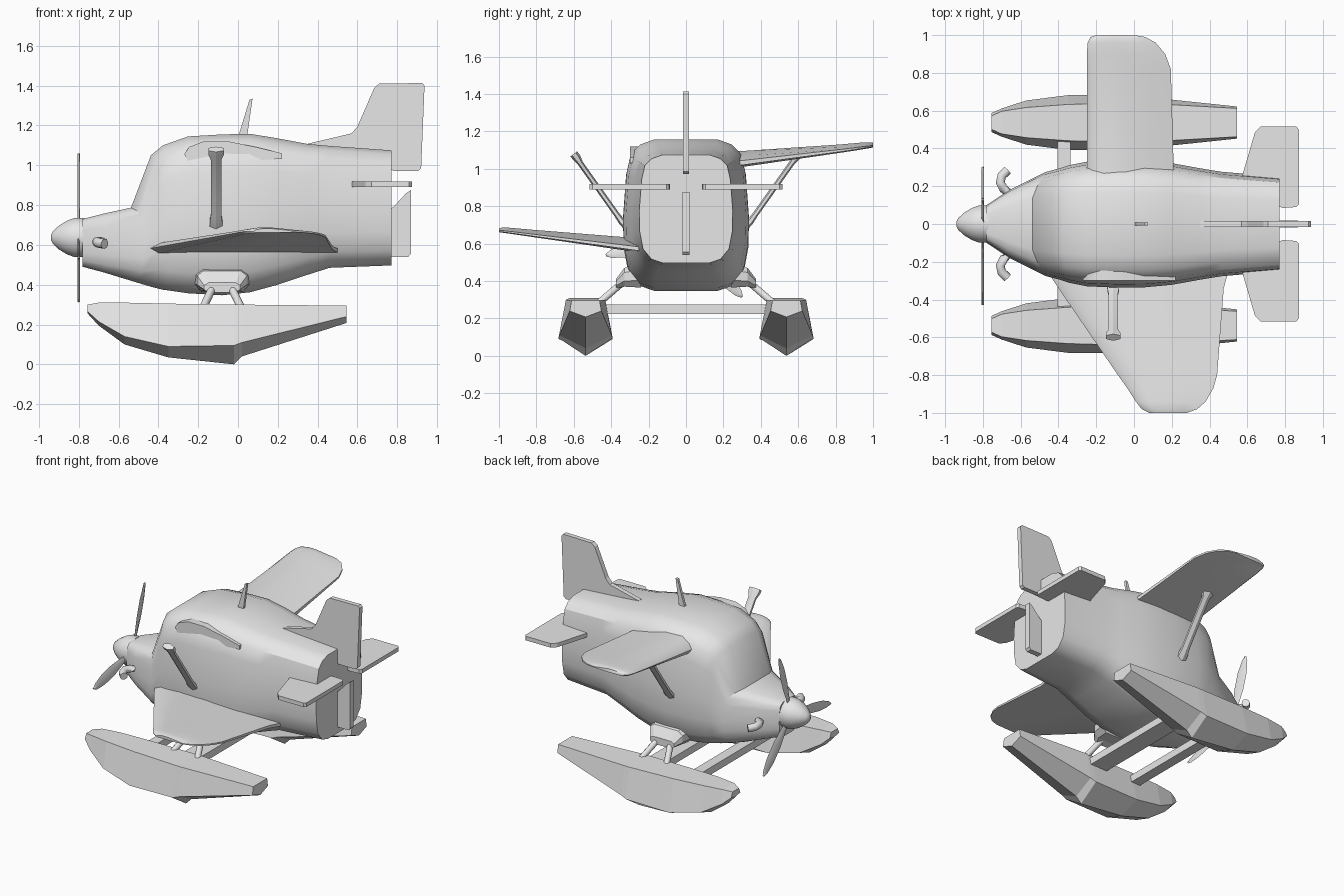
import bpy, bmesh, math
from mathutils import Vector

grey = bpy.data.materials.new("plain_grey")
grey.diffuse_color = (0.8, 0.8, 0.8, 1)


def loft(name, rings, angle=None):
    """Skin a list of equal-length rings and cap both ends."""
    bm = bmesh.new()
    vs = [[bm.verts.new(p) for p in r] for r in rings]
    n = len(rings[0])
    for a, b in zip(vs, vs[1:]):
        for i in range(n):
            j = (i + 1) % n
            bm.faces.new((a[i], a[j], b[j], b[i]))
    bm.faces.new(vs[0])
    bm.faces.new(vs[-1])
    bmesh.ops.recalc_face_normals(bm, faces=bm.faces)
    me = bpy.data.meshes.new(name)
    bm.to_mesh(me)
    bm.free()
    me.materials.append(grey)
    ob = bpy.data.objects.new(name, me)
    bpy.context.collection.objects.link(ob)
    if angle:
        bpy.ops.object.select_all(action='DESELECT')
        ob.select_set(True)
        bpy.context.view_layer.objects.active = ob
        bpy.ops.object.shade_smooth_by_angle(angle=math.radians(angle))
    return ob


def tube(name, pts, radii, sides=8, squash=1.0, angle=50):
    """Tube along a path lying across x; squash thins it at right angles to x."""
    pts = [Vector(p) for p in pts]
    rings = []
    for i, p in enumerate(pts):
        t = (pts[min(i + 1, len(pts) - 1)] - pts[max(i - 1, 0)]).normalized()
        u = Vector((1, 0, 0)) if abs(t.x) < 0.8 else Vector((0, 0, 1))
        u = (u - t * u.dot(t)).normalized()
        w = t.cross(u)
        rings.append([p + radii[i] * (u * math.cos(a) + w * math.sin(a) * squash)
                      for a in [2 * math.pi * (k + 0.5) / sides for k in range(sides)]])
    return loft(name, rings, angle)


def box(name, x0, x1, y0, y1, z0, z1):
    return loft(name, [[(x, y0, z0), (x, y1, z0), (x, y1, z1), (x, y0, z1)] for x in (x0, x1)])


# fuselage: half section (across, up) swept through x, bottom, top, half width, sweep-back
half = [(0.5, 1), (0.73, 0.965), (0.88, 0.9), (0.95, 0.77), (1, 0.48),
        (0.99, 0.29), (0.92, 0.13), (0.74, 0.035), (0.5, 0)]
section = half + [(-u, v) for u, v in reversed(half)]
stations = [(-0.78, 0.49, 0.73, 0.10, 0), (-0.68, 0.462, 0.757, 0.18, 0.02),
            (-0.56, 0.42, 0.787, 0.275, 0.09), (-0.455, 0.39, 1.05, 0.297, 0.07),
            (-0.39, 0.375, 1.10, 0.312, 0.05), (-0.25, 0.357, 1.145, 0.33, 0),
            (-0.08, 0.347, 1.155, 0.337, 0), (0.06, 0.362, 1.158, 0.335, 0),
            (0.2, 0.40, 1.135, 0.322, 0), (0.35, 0.45, 1.107, 0.295, 0),
            (0.46, 0.485, 1.097, 0.277, 0), (0.77, 0.497, 1.075, 0.25, 0)]
loft("fuselage", [[(x + k * u * u, u * w, zb + v * (zt - zb)) for u, v in section]
                  for x, zb, zt, w, k in stations], 32)

# spinner
tube("spinner", [(x, 0, 0.637) for x in (-0.94, -0.93, -0.90, -0.86, -0.82, -0.77)],
     [0.012, 0.032, 0.06, 0.085, 0.1, 0.1], 20, 1, 50)

# propeller: three blades with slight pitch
for i in range(3):
    a = math.radians(73 + 120 * i)
    out, side = Vector((0, math.cos(a), math.sin(a))), Vector((0.2, -math.sin(a), math.cos(a)))
    rings = []
    for r, w in ((0.05, 0.015), (0.12, 0.022), (0.22, 0.036), (0.33, 0.036), (0.41, 0.022), (0.44, 0.006)):
        c = Vector((-0.8, 0, 0.637)) + out * r
        rings.append([c - side * w, c + Vector((0.007, 0, 0)), c + side * w, c - Vector((0.007, 0, 0))])
    loft("propeller_blade_%d" % (i + 1), rings, 40)

# wings: flat-bottomed airfoil through y, leading x, trailing x, underside z, thickness
foil = [(0, 0.35), (0.05, 0.72), (0.2, 1), (0.45, 1), (0.75, 0.7), (1, 0.4), (1, 0.12), (0.5, 0), (0.04, 0)]


def wing(name, ribs):
    loft(name, [[(a + c * (b - a), y, z + h * t) for c, h in foil] for y, a, b, z, t in ribs], 40)


wing("upper_wing", [(0.22, -0.26, 0.22, 1.0, 0.1), (0.3, -0.25, 0.21, 1.01, 0.085),
                    (0.82, -0.25, 0.195, 1.085, 0.045), (0.9, -0.25, 0.165, 1.097, 0.04),
                    (0.96, -0.245, 0.115, 1.107, 0.035), (0.99, -0.23, 0.06, 1.112, 0.03),
                    (1.0, -0.2, 0.0, 1.115, 0.024)])
wing("upper_wing_root", [(-0.2, -0.27, 0.22, 1.02, 0.1), (-0.3, -0.27, 0.22, 1.02, 0.1)])
wing("lower_wing", [(-y, a, b, 0.56 + (y - 0.3) * 0.145, t) for y, a, b, t in
                    ((0.25, -0.46, 0.50, 0.075), (0.34, -0.40, 0.475, 0.07), (0.8, -0.085, 0.44, 0.04),
                     (0.87, -0.035, 0.42, 0.036), (0.94, 0.01, 0.38, 0.032),
                     (0.98, 0.04, 0.335, 0.028), (1.0, 0.08, 0.28, 0.02))])

# fin, rudder, antenna: flat outlines in x and z
for name, t, pts in (
        ("tail_fin", 0.016, [(0.35, 1.09), (0.35, 1.108), (0.57, 1.16), (0.6, 1.195), (0.685, 1.39), (0.71, 1.41),
                             (0.925, 1.413), (0.937, 1.4), (0.92, 0.985), (0.905, 0.972), (0.78, 0.972),
                             (0.7, 1.02)]),
        ("rudder", 0.019, [(0.75, 0.54), (0.855, 0.54), (0.868, 0.555), (0.868, 0.875), (0.845, 0.86),
                           (0.78, 0.79), (0.75, 0.775)]),
        ("antenna", 0.009, [(0.0, 1.14), (0.045, 1.14), (0.073, 1.335), (0.058, 1.33)])):
    loft(name, [[(x, y, z) for x, z in pts] for y in (-t, t)])

# tailplane outline in x and y
tail = [(0.56, 0.21), (0.58, 0.28), (0.64, 0.485), (0.67, 0.515), (0.86, 0.515), (0.873, 0.5),
        (0.873, 0.105), (0.86, 0.09), (0.79, 0.085), (0.74, 0.1)]
# float: x, deck half width, deck z, chine half width, chine z, keel z
hull = [(-0.755, 0.035, 0.30, 0.05, 0.265, 0.255), (-0.70, 0.06, 0.31, 0.075, 0.215, 0.195),
        (-0.57, 0.08, 0.31, 0.117, 0.14, 0.10), (-0.35, 0.096, 0.305, 0.145, 0.09, 0.035),
        (-0.02, 0.105, 0.30, 0.145, 0.095, 0.0), (0.02, 0.105, 0.30, 0.14, 0.11, 0.04),
        (0.545, 0.075, 0.295, 0.085, 0.24, 0.208)]

for s, side in ((-1, "left"), (1, "right")):
    loft(side + "_tailplane", [[(x, s * y, z) for x, y in tail] for z in (0.89, 0.918)])
    loft(side + "_float", [[(x, s * 0.537 + dy, z) for dy, z in
                            ((-a, zt), (a, zt), (b, zc), (0, zk), (-b, zc))]
                           for x, a, zt, b, zc, zk in hull])
    # bracket and two legs to each float
    loft(side + "_float_bracket", [[(-0.08 + u * w, s * y, zc + v * h) for u, v in
                                    ((-1, -0.4), (-0.75, -1), (0.75, -1), (1, -0.4), (1, 0.5),
                                     (0.75, 1), (-0.75, 1), (-1, 0.5))]
                                   for y, w, zc, h in ((0.24, 0.14, 0.43, 0.065), (0.33, 0.125, 0.42, 0.05),
                                                       (0.375, 0.09, 0.385, 0.025))])
    for n, x0, x1 in (("front", -0.12, -0.18), ("rear", -0.04, 0.02)):
        tube("%s_%s_float_leg" % (side, n), [(x0, s * 0.33, 0.40), (x1, s * 0.475, 0.275)], [0.02, 0.02])
    # wing strut, flared at both ends
    tube(side + "_wing_strut", [(-0.11, s * y, z) for y, z in
                                ((0.31, 0.68), (0.345, 0.72), (0.37, 0.755), (0.565, 1.03), (0.585, 1.06), (0.6, 1.08))],
         [0.038, 0.036, 0.03, 0.03, 0.045, 0.045], 6, 0.5, 25)
    # bent exhaust pipe
    tube(side + "_exhaust_pipe", [(-0.64, s * 0.15, 0.615), (-0.69, s * 0.185, 0.615), (-0.708, s * 0.22, 0.615),
                                  (-0.70, s * 0.255, 0.61), (-0.67, s * 0.285, 0.605)], [0.025] * 5, 10)

# bars between the floats
box("front_float_bar", -0.405, -0.335, -0.46, 0.46, 0.225, 0.275)
box("rear_float_bar", -0.13, 0.0, -0.46, 0.46, 0.225, 0.275)
